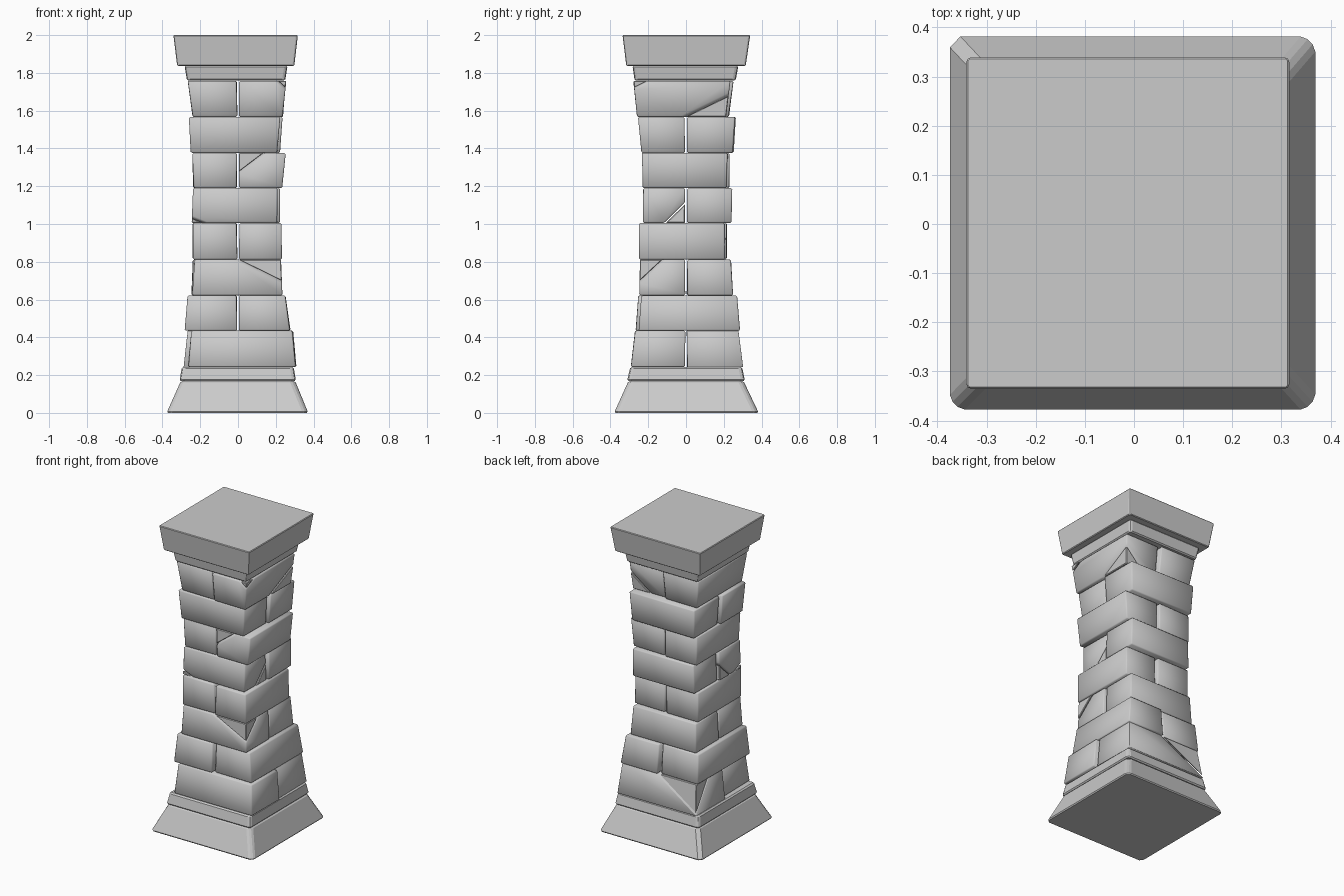
import bpy, bmesh, random
from math import radians
from mathutils import Vector

if "Cube" in bpy.data.objects:
    bpy.data.objects.remove(bpy.data.objects["Cube"])

random.seed(4)


def finish(name, bm, bevel, smooth):
    bmesh.ops.recalc_face_normals(bm, faces=bm.faces)
    me = bpy.data.meshes.new(name)
    bm.to_mesh(me)
    bm.free()
    ob = bpy.data.objects.new(name, me)
    bpy.context.collection.objects.link(ob)
    m = ob.modifiers.new("worn_edges", 'BEVEL')
    m.width, m.segments, m.limit_method = bevel, 1, 'ANGLE'
    m.angle_limit = radians(40)
    bpy.ops.object.select_all(action='DESELECT')
    ob.select_set(True)
    bpy.context.view_layer.objects.active = ob
    bpy.ops.object.modifier_apply(modifier=m.name)
    if smooth:
        bpy.ops.object.shade_smooth_by_angle(angle=radians(50))


def block(name, z0, z1, low, high, bevel=0.006, corner=0, jitter=0.0, cracks=(), smooth=False):
    """Tapered stone; low/high are (x0, x1, y0, y1). Cracks split off corner chips."""
    bm = bmesh.new()
    rings = []
    for z, (x0, x1, y0, y1) in ((z0, low), (z1, high)):
        rings.append([bm.verts.new((x + random.uniform(-jitter, jitter),
                                    y + random.uniform(-jitter, jitter), z))
                      for x, y in ((x0, y0), (x1, y0), (x1, y1), (x0, y1))])
    a, b = rings
    bm.faces.new(a[::-1])
    bm.faces.new(b)
    for i in range(4):
        j = (i + 1) % 4
        bm.faces.new((a[i], a[j], b[j], b[i]))
    if corner:
        up = [e for e in bm.edges if abs(e.verts[0].co.z - e.verts[1].co.z) > 0.01]
        bmesh.ops.bevel(bm, geom=up, offset=corner, segments=1, affect='EDGES')
    for k, pts in enumerate(cracks):
        p, q, r = map(Vector, pts)
        n = (q - p).cross(r - p).normalized()
        mid = Vector(((low[0] + low[1]) / 2, (low[2] + low[3]) / 2, (z0 + z1) / 2))
        if n.dot(mid - p) > 0:
            n = -n                       # n points toward the chip
        chip = bm.copy()
        for mesh, offset, side in ((bm, -0.003, 1), (chip, 0.003, -1)):
            cut = bmesh.ops.bisect_plane(mesh, geom=mesh.verts[:] + mesh.edges[:] + mesh.faces[:],
                                         plane_co=p + n * offset, plane_no=n,
                                         clear_outer=side > 0, clear_inner=side < 0)
            edges = [g for g in cut['geom_cut'] if isinstance(g, bmesh.types.BMEdge)]
            bmesh.ops.holes_fill(mesh, edges=edges, sides=0)
        finish(f"{name}_chip_{k + 1}", chip, 0.004, False)
    finish(name, bm, bevel, smooth)


# Base plinth, moulding, neck and cap
block("base_plinth", 0, 0.168, (-.378, .372, -.381, .385), (-.303, .303, -.305, .305), .008, .02)
block("base_moulding", 0.168, 0.243, (-.31, .307, -.312, .312), (-.297, .295, -.295, .297), .008, .012)
block("neck_moulding", 1.76, 1.837, (-.27, .25, -.272, .263), (-.283, .262, -.283, .277), .007, .01)
block("cap", 1.837, 2.0, (-.322, .298, -.316, .316), (-.342, .317, -.336, .340), .009, .006)

# Shaft courses: outer bounds at bottom and top, and how far one brick steps past its pair
courses = [
    ((-.285, .308, -.29, .30), (-.265, .29, -.27, .275), .02),
    ((-.28, .277, -.265, .287), (-.265, .253, -.25, .268), -.014),
    ((-.246, .237, -.246, .247), (-.238, .225, -.243, .236), .006),
    ((-.242, .23, -.245, .218), (-.242, .228, -.248, .215), .01),
    ((-.245, .222, -.226, .241), (-.236, .22, -.226, .243), -.012),
    ((-.236, .234, -.23, .227), (-.24, .25, -.234, .229), .01),
    ((-.25, .222, -.238, .25), (-.262, .237, -.252, .262), -.014),
    ((-.241, .236, -.26, .225), (-.267, .253, -.28, .25), .014),
]
levels = [.243, .435, .622, .812, 1.006, 1.19, 1.376, 1.567, 1.758]

# Corner cracks, keyed by (course, brick); each is a plane through three points
cracks = {
    (0, 1): [((.05, .29, .435), (-.27, .29, .27), (-.26, .15, .435))],
    (2, 0): [((0, -.24, .81), (.23, -.24, .70), (.23, -.12, .81))],
    (4, 0): [((-.23, -.11, 1.006), (.22, -.11, 1.006), (.22, -.005, 1.11)),
             ((-.24, -.22, 1.03), (-.18, -.22, 1.006), (-.24, -.16, 1.006))],
    (5, 1): [((.015, -.23, 1.28), (.14, -.23, 1.376), (.015, -.05, 1.376))],
    (7, 1): [((.24, -.02, 1.567), (.24, .23, 1.68), (.10, .23, 1.567)),
             ((.21, -.27, 1.758), (.25, -.27, 1.72), (.25, -.20, 1.758))],
}

# Each course is two bricks; courses alternate between front/back and left/right pairs
for c, (low, high, step) in enumerate(courses):
    for side in (0, 1):
        bounds = []
        for src in (low, high):
            b = list(src)
            split, other = (2, 0) if c % 2 == 0 else (0, 2)
            b[split + 1 - side] = -0.006 if side == 0 else 0.006
            lead = step if side == 0 else -step
            if lead > 0:
                b[other] += abs(step)
            else:
                b[other + 1] -= abs(step)
            bounds.append(b)
        block(f"course_{c + 1}_brick_{side + 1}", levels[c], levels[c + 1], *bounds,
              bevel=.007, jitter=.003, cracks=cracks.get((c, side), ()), smooth=True)
